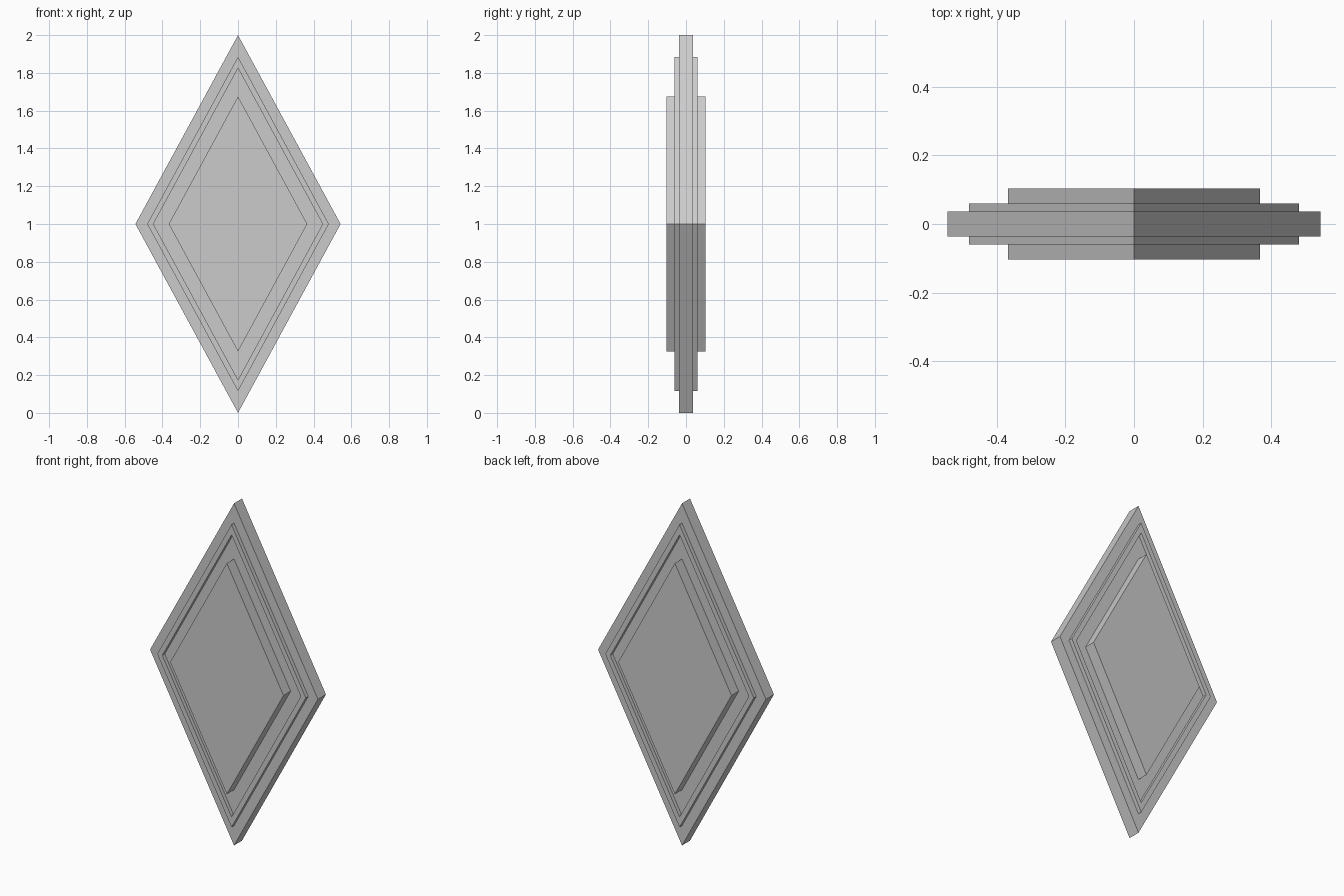
import bpy
import bmesh

if "Cube" in bpy.data.objects:
    bpy.data.objects.remove(bpy.data.objects["Cube"], do_unlink=True)

ASPECT = 0.543   # half width of a diamond per unit of half height


def make_material(name, rgb):
    mat = bpy.data.materials.new(name)
    mat.use_nodes = True
    mat.diffuse_color = (*rgb, 1)
    mat.node_tree.nodes["Principled BSDF"].inputs["Base Color"].default_value = (*rgb, 1)
    return mat


def diamond_ring(bm, size, y):
    corners = [(0, 1), (ASPECT, 0), (0, -1), (-ASPECT, 0)]
    return [bm.verts.new((x * size, y, 1 + z * size)) for x, z in corners]


def bridge(bm, a, b):
    for i in range(4):
        j = (i + 1) % 4
        bm.faces.new((a[i], a[j], b[j], b[i]))


def diamond(name, outer, y0, y1, mat, inner=None):
    """Diamond slab between y0 and y1, or an open frame when inner is given."""
    bm = bmesh.new()
    front, back = diamond_ring(bm, outer, y0), diamond_ring(bm, outer, y1)
    bridge(bm, front, back)
    if inner:
        front_in, back_in = diamond_ring(bm, inner, y0), diamond_ring(bm, inner, y1)
        bridge(bm, front_in, back_in)
        bridge(bm, front, front_in)
        bridge(bm, back, back_in)
    else:
        bm.faces.new(front)
        bm.faces.new(back)
    bmesh.ops.recalc_face_normals(bm, faces=bm.faces)
    mesh = bpy.data.meshes.new(name)
    bm.to_mesh(mesh)
    bm.free()
    mesh.materials.append(mat)
    obj = bpy.data.objects.new(name, mesh)
    bpy.context.collection.objects.link(obj)
    return obj


grey = make_material("plain grey", (0.6, 0.6, 0.6))

# Main plate
BASE = 0.037
diamond("base_plate", 1.0, -BASE, BASE, grey)

# Raised frame and centre panel on both faces
for side, s in (("front", -1), ("back", 1)):
    diamond(side + "_frame", 0.885, s * BASE, s * 0.06, grey, inner=0.825)
    diamond(side + "_panel", 0.675, s * BASE, s * 0.103, grey)
